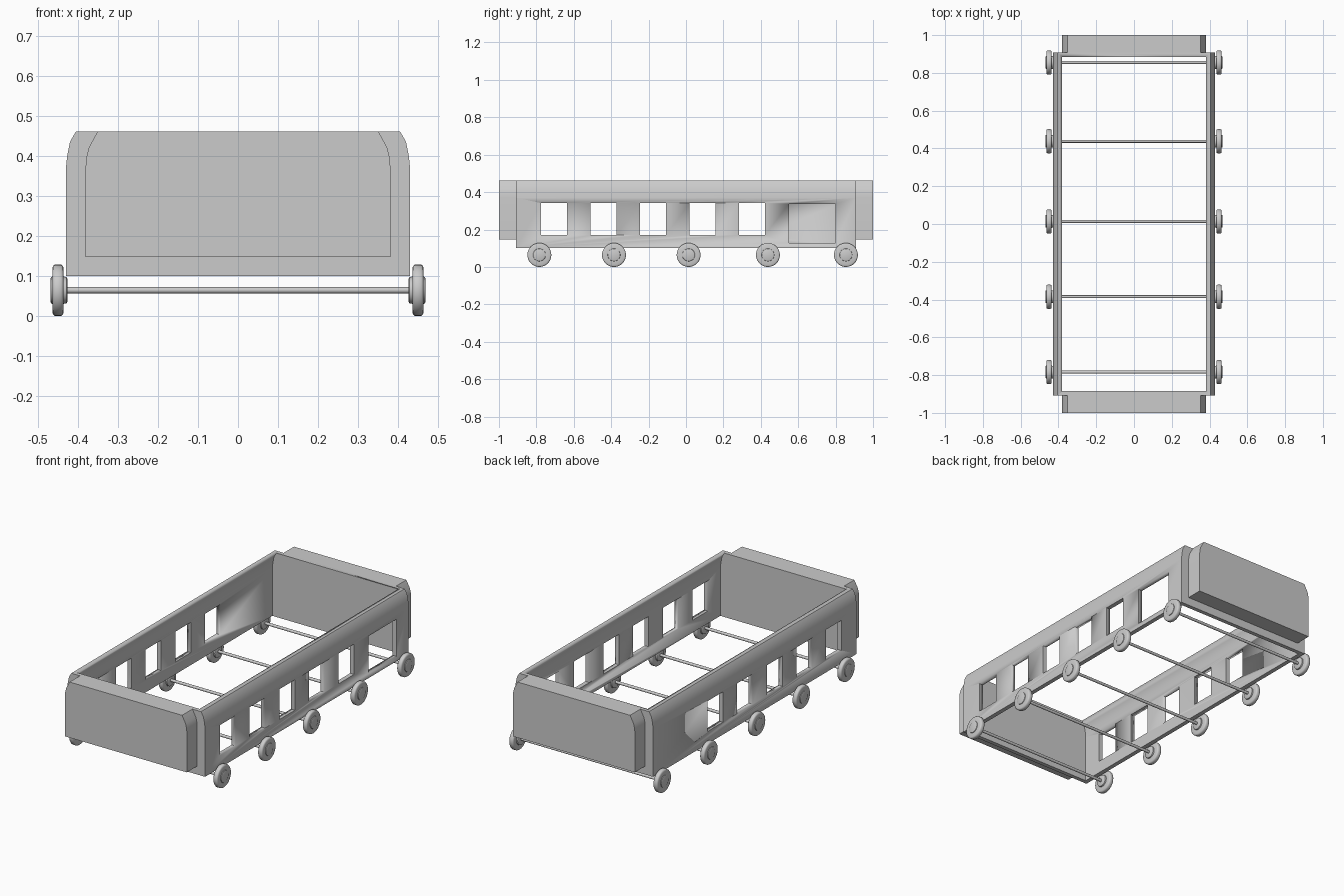
import bpy, bmesh, math

if "Cube" in bpy.data.objects:
    bpy.data.objects.remove(bpy.data.objects["Cube"])


def finish(bm, name, angle=30):
    bmesh.ops.recalc_face_normals(bm, faces=bm.faces)
    me = bpy.data.meshes.new(name)
    bm.to_mesh(me)
    bm.free()
    ob = bpy.data.objects.new(name, me)
    bpy.context.collection.objects.link(ob)
    bpy.ops.object.select_all(action='DESELECT')
    ob.select_set(True)
    bpy.context.view_layer.objects.active = ob
    bpy.ops.object.shade_smooth_by_angle(angle=math.radians(angle))
    return ob


def prism(name, half, y0, y1):
    """Mirror a half profile of (x, z) points and extrude it along y."""
    pts = half + [(-x, z) for x, z in reversed(half)]
    bm = bmesh.new()
    a = [bm.verts.new((x, y0, z)) for x, z in pts]
    b = [bm.verts.new((x, y1, z)) for x, z in pts]
    bm.faces.new(a)
    bm.faces.new(b)
    for i in range(len(pts)):
        j = (i + 1) % len(pts)
        bm.faces.new((a[i], a[j], b[j], b[i]))
    return finish(bm, name)


def box(name, x0, x1, y0, y1, z0, z1):
    bm = bmesh.new()
    bmesh.ops.create_cube(bm, size=1)
    for v in bm.verts:
        v.co = ((x0 + x1) / 2 + v.co.x * (x1 - x0),
                (y0 + y1) / 2 + v.co.y * (y1 - y0),
                (z0 + z1) / 2 + v.co.z * (z1 - z0))
    return finish(bm, name)


def lathe(name, prof, y, z, side=1, n=32):
    """Revolve (x, radius) points about an axis parallel to x."""
    bm = bmesh.new()
    rings = [[bm.verts.new((side * x, y + r * math.cos(2 * math.pi * i / n),
                            z + r * math.sin(2 * math.pi * i / n)))
              for i in range(n)] for x, r in prof]
    for p, q in zip(rings, rings[1:]):
        for i in range(n):
            j = (i + 1) % n
            bm.faces.new((p[i], p[j], q[j], q[i]))
    bm.faces.new(rings[0])
    bm.faces.new(rings[-1])
    return finish(bm, name, 40)


def cut(ob, cutter):
    m = ob.modifiers.new("cut", 'BOOLEAN')
    m.operation = 'DIFFERENCE'
    m.solver = 'EXACT'
    m.object = cutter
    bpy.ops.object.select_all(action='DESELECT')
    ob.select_set(True)
    bpy.context.view_layer.objects.active = ob
    bpy.ops.object.modifier_apply(modifier=m.name)
    bpy.data.objects.remove(cutter)


# Body shell, open at top and bottom, walls curving in at the top
body = prism("body_shell", [(0.43, 0.10), (0.43, 0.37), (0.427, 0.40),
                            (0.42, 0.435), (0.405, 0.461)], -0.908, 0.908)
cut(body, prism("inner_cutter", [(0.405, 0.0), (0.405, 0.37), (0.402, 0.40),
                                 (0.395, 0.435), (0.38, 0.461), (0.38, 0.55)],
                -0.885, 0.885))

# Windows through both sides, door opening on the right side only
for i in range(5):
    y = -0.705 + i * 0.2645
    cut(body, box("window_cutter", -1, 1, y - 0.069, y + 0.069, 0.17, 0.341))
cut(body, box("door_cutter", 0.2, 1, 0.55, 0.80, 0.127, 0.337))

# End blocks
end = [(0.381, 0.147), (0.381, 0.37), (0.379, 0.395), (0.373, 0.42), (0.351, 0.461)]
prism("front_end_block", end, -1.0, -0.90)
prism("back_end_block", end, 0.90, 1.0)

# Axles with a wheel at each end
wheel = [(0.426, 0.028), (0.429, 0.033), (0.436, 0.034), (0.436, 0.056),
         (0.438, 0.061), (0.442, 0.064), (0.458, 0.064), (0.462, 0.061),
         (0.464, 0.056), (0.464, 0.034), (0.467, 0.033), (0.469, 0.028)]
for i, y in enumerate((-0.784, -0.385, 0.014, 0.438, 0.855)):
    lathe(f"axle_{i + 1}", [(-0.44, 0.008), (0.44, 0.008)], y, 0.064, n=16)
    for side, label in ((-1, "left"), (1, "right")):
        lathe(f"wheel_{label}_{i + 1}", wheel, y, 0.064, side)
